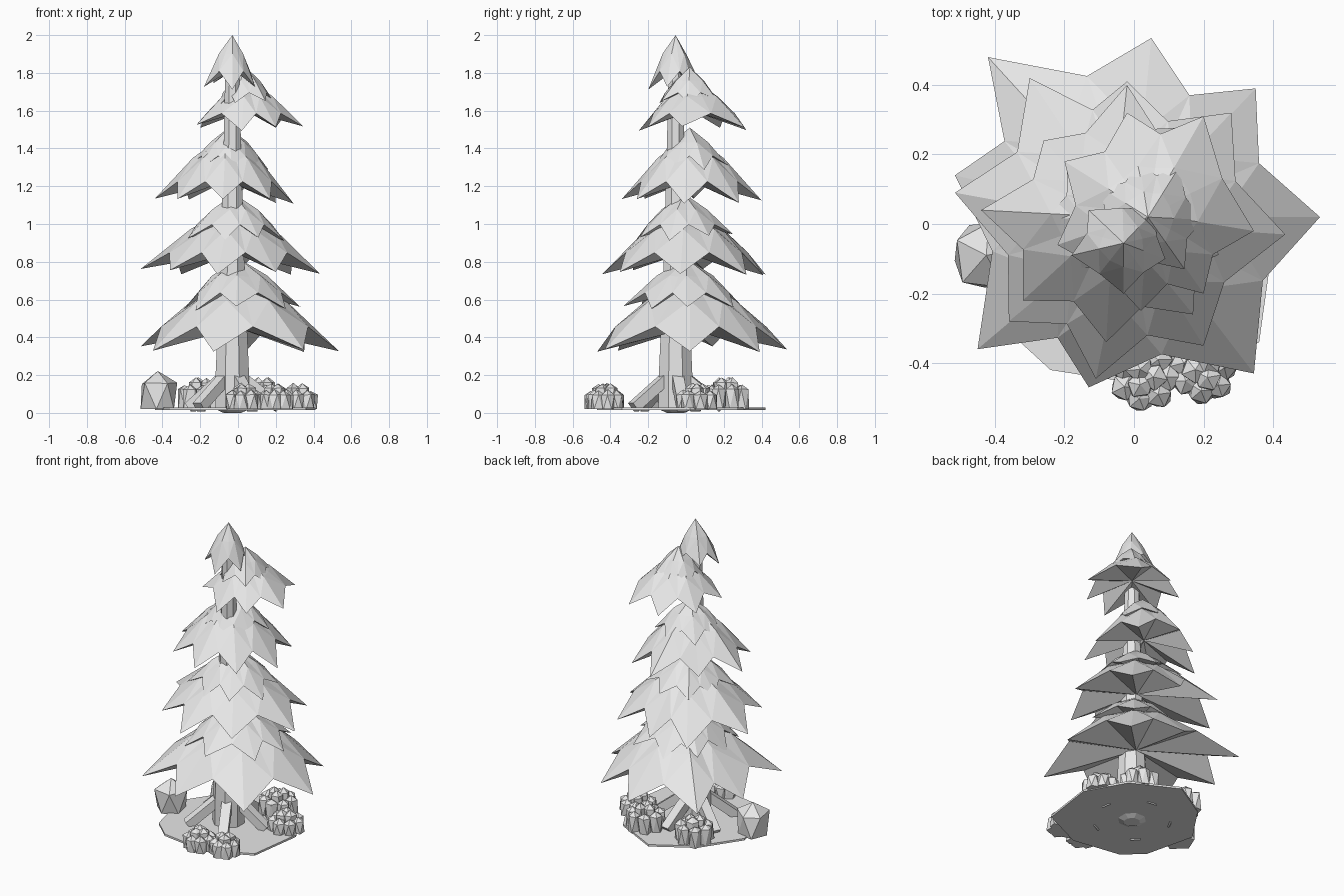
import bpy, bmesh, math, random
from mathutils import Vector, Matrix

random.seed(4)
cube = bpy.data.objects.get("Cube")
if cube:
    bpy.data.objects.remove(cube)

# one plain grey for everything
grey = bpy.data.materials.new("light_grey")
grey.use_nodes = True
COLOUR = (0.8, 0.8, 0.8, 1)
grey.diffuse_color = COLOUR
grey.node_tree.nodes["Principled BSDF"].inputs["Base Color"].default_value = COLOUR


def finish(name, bm):
    bmesh.ops.recalc_face_normals(bm, faces=bm.faces)
    mesh = bpy.data.meshes.new(name)
    bm.to_mesh(mesh)
    bm.free()
    mesh.materials.append(grey)
    obj = bpy.data.objects.new(name, mesh)
    bpy.context.collection.objects.link(obj)
    return obj


def branch_skirt(name, centre, apex_z, tip_z, under_z, tips):
    """Drooping star: apex, round shoulder, pointed rim and hollow underside."""
    bm = bmesh.new()
    c = Vector(centre)
    drop = apex_z - tip_z

    def vert(offset, z):
        return bm.verts.new((c.x + offset.x, c.y + offset.y, z))

    arms = sorted((Vector(t) - c for t in tips), key=lambda v: math.atan2(v.y, v.x))
    rim, shoulder = [], []
    for a, b in zip(arms, arms[1:] + arms[:1]):
        # ridge running out to a tip
        shoulder.append(vert(a * 0.47, tip_z + drop * 0.64))
        rim.append(vert(a, tip_z + random.uniform(-0.02, 0.02)))
        # shallow valley running out to a notch
        notch = (a.normalized() + b.normalized()).normalized()
        notch *= (a.length + b.length) / 2 * 0.75
        shoulder.append(vert(notch * 0.57, tip_z + drop * 0.62))
        rim.append(vert(notch, tip_z + drop * 0.29))
    top = vert(Vector((0, 0)), apex_z)
    under = vert(Vector((0, 0)), under_z)
    n = len(rim)
    for i in range(n):
        j = (i + 1) % n
        bm.faces.new((top, shoulder[i], shoulder[j]))
        # split each quad along the line from the notch to the ridge
        if i % 2:
            bm.faces.new((shoulder[i], rim[i], shoulder[j]))
            bm.faces.new((rim[i], rim[j], shoulder[j]))
        else:
            bm.faces.new((shoulder[i], rim[i], rim[j]))
            bm.faces.new((shoulder[i], rim[j], shoulder[j]))
        bm.faces.new((under, rim[j], rim[i]))
    return finish(name, bm)


def star_tips(centre, radius, count, turn):
    """Slightly uneven ring of tip positions."""
    tips = []
    for i in range(count):
        a = turn + math.tau * i / count + random.uniform(-0.12, 0.12)
        r = radius * random.uniform(0.92, 1.08)
        tips.append((centre[0] + r * math.cos(a), centre[1] + r * math.sin(a)))
    return tips


# large lower skirt of each tier
TIERS = {
    "bottom": ((0, 0.02), 0.74, 0.34, 0.45,
               [(-.42, .48), (.05, .535), (.35, .39), (.535, .02),
                (.345, -.43), (-.13, -.47), (-.45, -.36), (-.515, .14)]),
    "lower": ((-.02, 0), 1.1, 0.745, 0.85,
              [(-.3, .42), (-.02, .41), (.28, .32), (.435, -.03),
               (.2, -.35), (-.11, -.445), (-.36, -.28), (-.515, .09)]),
    "middle": ((-.06, .02), 1.48, 1.12, 1.23,
               [(-.26, .24), (-.02, .4), (.2, .28), (.295, -.01),
                (.17, -.26), (-.08, -.34), (-.32, -.22), (-.44, .04)]),
    "upper": ((.04, .03), 1.77, 1.51, 1.6,
              [(-.2, .18), (-.02, .32), (.2, .31), (.345, -.02),
               (.2, -.2), (.02, -.25), (-.22, -.06)]),
}
for tier, (centre, apex, tip, under, tips) in TIERS.items():
    branch_skirt(tier + "_branches", centre, apex, tip, under, tips)

# smaller skirt sitting on top of each tier
CAPS = {
    "bottom": ((0, 0), 0.82, 0.56, 0.31, 8),
    "lower": ((-.02, -.01), 1.16, 0.93, 0.27, 8),
    "middle": ((-.05, .02), 1.51, 1.3, 0.21, 7),
    "upper": ((.04, .02), 1.83, 1.64, 0.17, 7),
}
for i, (tier, (centre, apex, tip, radius, count)) in enumerate(CAPS.items()):
    branch_skirt(tier + "_cap_branches", centre, apex, tip, tip + (apex - tip) * 0.35,
                 star_tips(centre, radius, count, i * 0.5 - 1.5))

# pointed crown
TRUNK = Vector((-.03, -.055, 0))
branch_skirt("crown_branches", TRUNK.xy, 2.0, 1.73, 1.82,
             [(-.13, .04), (-.18, -.09), (-.03, -.2), (.09, -.1), (.06, .04)])

# tapered eight-sided trunk, its foot poking through the plate
bm = bmesh.new()
rings = []
for z, r in ((0, .05), (0.02, .098), (0.2, .096), (0.75, .07), (1.4, .05), (1.85, .04)):
    rings.append([bm.verts.new(TRUNK + Vector((r * math.cos(a), r * math.sin(a), z)))
                  for a in (math.tau * (i + 0.5) / 8 for i in range(8))])
for low, high in zip(rings, rings[1:]):
    for i in range(8):
        j = (i + 1) % 8
        bm.faces.new((low[i], low[j], high[j], high[i]))
bm.faces.new(rings[0][::-1])
bm.faces.new(rings[-1])
finish("trunk", bm)

# slanted square roots around the trunk
for i in range(5):
    a = math.radians(225 + 72 * i)
    out = Vector((math.cos(a), math.sin(a), 0))
    start = TRUNK + out * 0.05 + Vector((0, 0, 0.19))
    end = TRUNK + out * 0.25 + Vector((0, 0, 0.03))
    axis = end - start
    bm = bmesh.new()
    bmesh.ops.create_cube(bm, size=1, matrix=(
        Matrix.Translation((start + end) / 2)
        @ axis.to_track_quat('X', 'Z').to_matrix().to_4x4()
        @ Matrix.Diagonal((axis.length, 0.06, 0.055, 1))))
    finish(f"root_{i + 1}", bm)

# thin ground plate with an uneven rim
RIM = [(.36, -.34), (.41, .02), (.27, .27), (-.02, .42), (-.27, .27),
       (-.44, .02), (-.36, -.31), (-.24, -.42), (.08, -.47)]
bm = bmesh.new()
plate = bm.faces.new([bm.verts.new((x, y, 0.015)) for x, y in RIM])
extruded = bmesh.ops.extrude_face_region(bm, geom=[plate])
bmesh.ops.translate(bm, vec=(0, 0, 0.013),
                    verts=[v for v in extruded["geom"] if isinstance(v, bmesh.types.BMVert)])
finish("ground_plate", bm)


def add_stone(bm, place, size):
    """Faceted stone whose lower half drops straight to the plate."""
    turn = Matrix.Rotation(random.uniform(0, math.tau), 4, 'Z')
    made = bmesh.ops.create_icosphere(bm, subdivisions=1, radius=1, matrix=(
        Matrix.Translation(place) @ turn @ Matrix.Diagonal((*size, 1))))
    for v in made["verts"]:
        v.co += (v.co - Vector(place)) * random.uniform(-0.08, 0.12)
        if v.co.z < place[2]:
            v.co.z = 0.02


# large boulder
bm = bmesh.new()
add_stone(bm, (-.425, -.09, .11), (.115, .105, .1))
finish("boulder", bm)

# heaps of small stones: a ring with a raised middle
HEAPS = [(.03, -.44, .085, 0), (.2, -.42, .08, 0), (.31, .06, .1, 0),
         (.14, .22, .11, .03), (-.2, .2, .11, .03)]
for n, (x, y, spread, lift) in enumerate(HEAPS):
    bm = bmesh.new()
    for count, reach, z in ((7, 0.75, 0.075), (3, 0.3, 0.11)):
        for i in range(count):
            a = math.tau * i / count + n
            r = spread * reach
            add_stone(bm, (x + r * math.cos(a), y + r * math.sin(a), z + lift),
                      (.042, .042, .045))
    finish(f"stone_heap_{n + 1}", bm)
